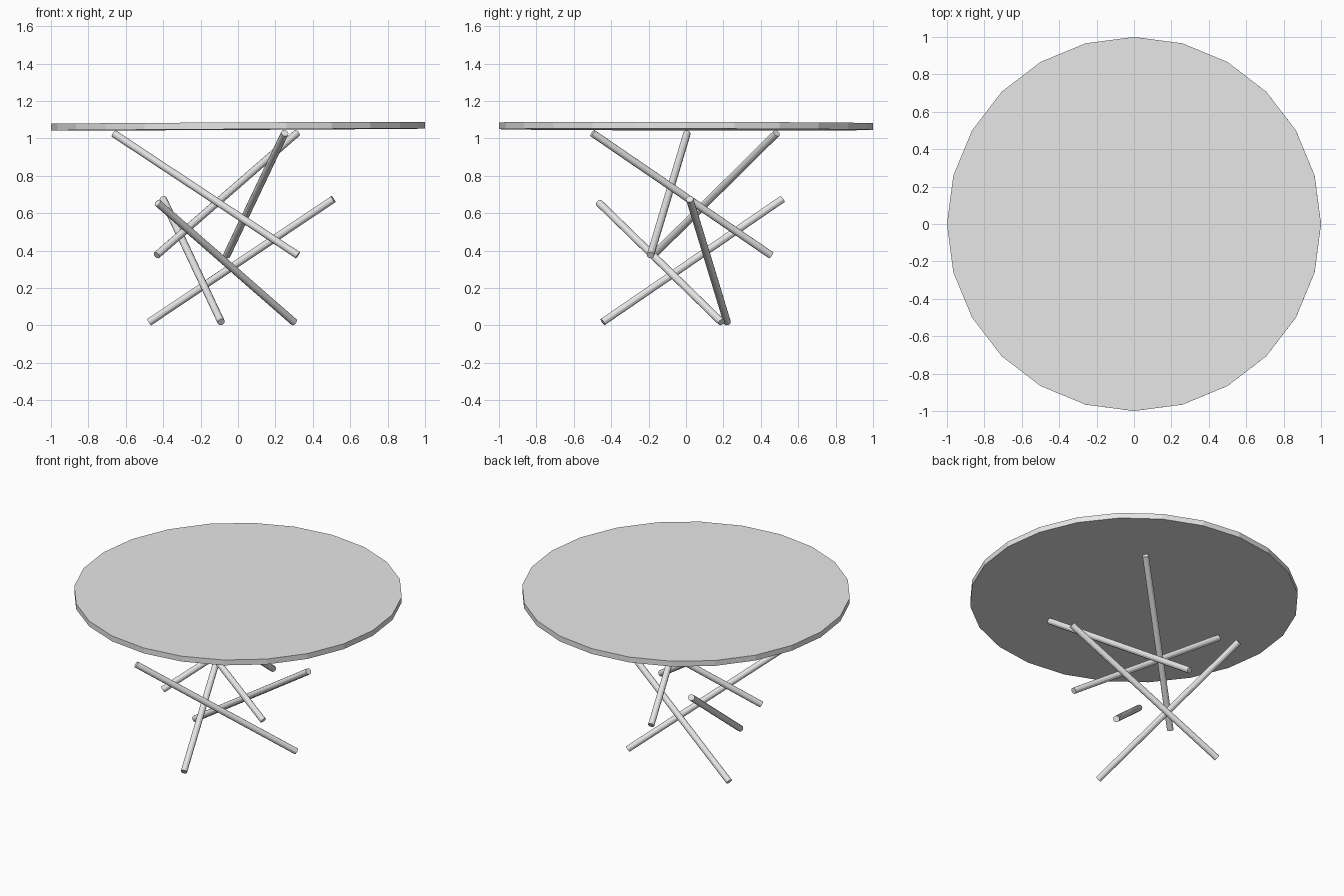
import bpy
from mathutils import Vector

cube = bpy.data.objects.get("Cube")
if cube:
    bpy.data.objects.remove(cube, do_unlink=True)

# Single plain grey
grey = bpy.data.materials.new("plain_grey")
grey.use_nodes = True
grey.diffuse_color = (0.8, 0.8, 0.8, 1)
grey.node_tree.nodes["Principled BSDF"].inputs["Base Color"].default_value = (0.8, 0.8, 0.8, 1)

ROD_RADIUS = 0.02


def cylinder(name, radius, depth, location, sides):
    bpy.ops.mesh.primitive_cylinder_add(vertices=sides, radius=radius, depth=depth, location=location)
    obj = bpy.context.object
    obj.name = name
    obj.data.materials.append(grey)
    return obj


def rod(name, top, bottom):
    """Straight round rod between two points."""
    a, b = Vector(bottom), Vector(top)
    obj = cylinder(name, ROD_RADIUS, (b - a).length, (a + b) / 2, 12)
    obj.rotation_euler = (b - a).to_track_quat('Z', 'Y').to_euler()
    return obj


# Round faceted top, resting with a very slight tilt
table_top = cylinder("table_top", 1.0, 0.036, (0, 0, 1.065), 24)
table_top.rotation_euler = (-0.002, -0.005, 0)

# Three crossing rods that carry the top
upper = [
    ((-0.665, 0.005, 1.026), (0.32, -0.19, 0.375)),
    ((0.315, 0.485, 1.028), (-0.435, -0.175, 0.375)),
    ((0.25, -0.50, 1.028), (-0.06, 0.455, 0.375)),
]
# Three crossing rods that stand on the floor
lower = [
    ((0.51, 0.02, 0.675), (-0.475, 0.22, 0.017)),
    ((-0.43, -0.465, 0.655), (0.30, 0.19, 0.017)),
    ((-0.40, 0.515, 0.675), (-0.09, -0.445, 0.018)),
]
for group, rods in (("upper_rod", upper), ("lower_rod", lower)):
    for i, (top, bottom) in enumerate(rods, 1):
        rod(f"{group}_{i}", top, bottom)
